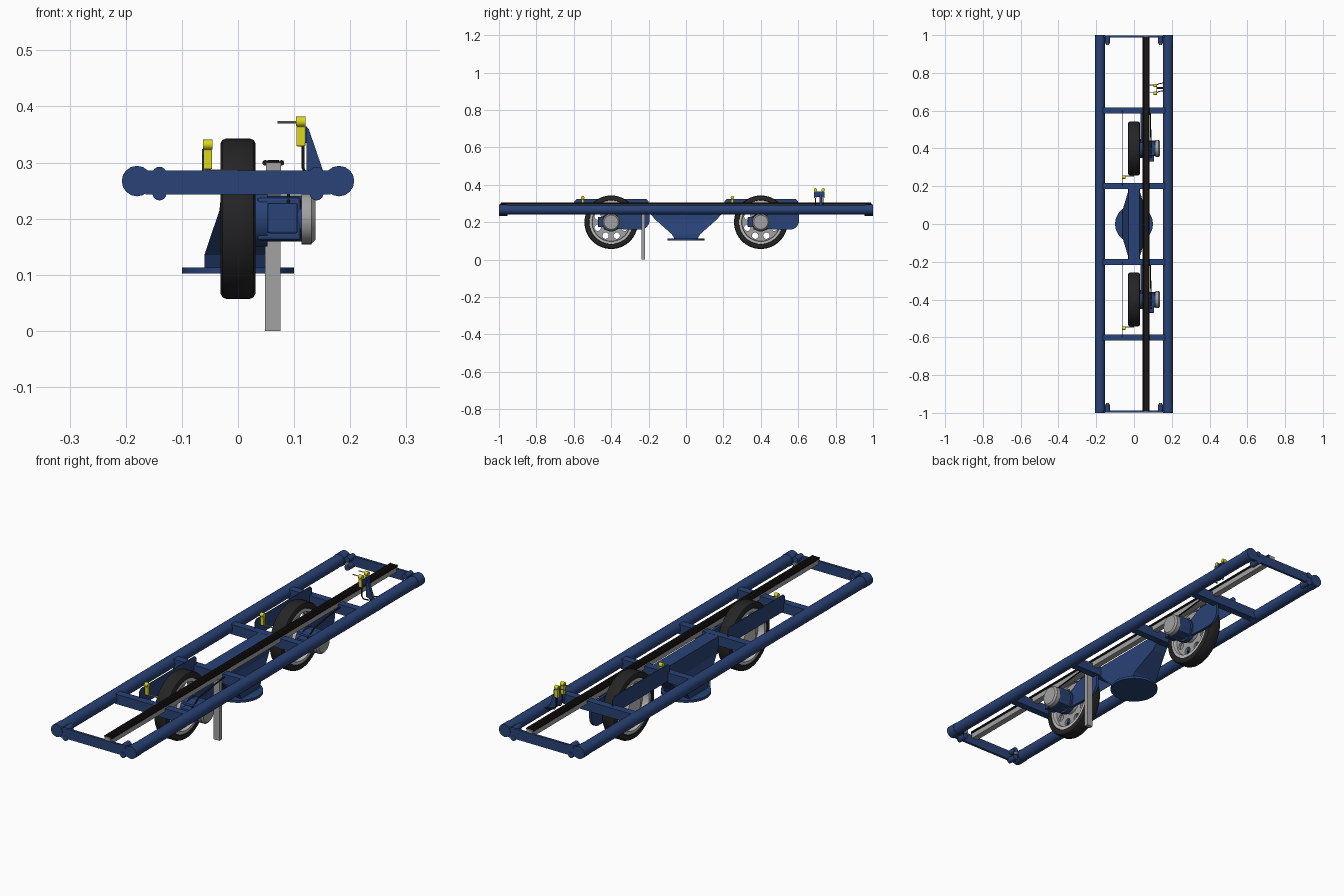
import bpy, bmesh, math
from mathutils import Matrix, Vector

if "Cube" in bpy.data.objects:
    bpy.data.objects.remove(bpy.data.objects["Cube"])


def mat(name, c):
    m = bpy.data.materials.new(name)
    m.diffuse_color = (*c, 1)
    m.use_nodes = True
    m.node_tree.nodes["Principled BSDF"].inputs["Base Color"].default_value = m.diffuse_color
    return m


BLUE = mat("frame blue", (0.022, 0.054, 0.18))
TYRE = mat("tyre rubber", (0.018, 0.018, 0.018))
BLACK = mat("chain black", (0.012, 0.010, 0.009))
GREY = mat("steel grey", (0.36, 0.36, 0.36))
LIGHT = mat("rim light grey", (0.52, 0.52, 0.53))
YELLOW = mat("sensor yellow", (0.72, 0.68, 0.01))
ROT = {"x": Matrix.Rotation(math.pi / 2, 4, "Y"), "y": Matrix.Rotation(-math.pi / 2, 4, "X"), "z": Matrix()}


def finish(name, bm, m, smooth=True):
    bmesh.ops.recalc_face_normals(bm, faces=bm.faces)
    me = bpy.data.meshes.new(name)
    bm.to_mesh(me)
    bm.free()
    me.materials.append(m)
    ob = bpy.data.objects.new(name, me)
    bpy.context.collection.objects.link(ob)
    if smooth:
        bpy.ops.object.select_all(action="DESELECT")
        ob.select_set(True)
        bpy.context.view_layer.objects.active = ob
        bpy.ops.object.shade_smooth_by_angle(angle=math.radians(35))
    return ob


def box(name, x, y, z, m, bevel=0):
    """Box given by its x, y and z ranges."""
    bm = bmesh.new()
    bmesh.ops.create_cube(bm, size=1)
    for v in bm.verts:
        v.co = Vector([a + (c + 0.5) * (b - a) for c, (a, b) in zip(v.co, (x, y, z))])
    if bevel:
        bmesh.ops.bevel(bm, geom=bm.edges[:], offset=bevel, segments=2, affect="EDGES", profile=0.5)
    return finish(name, bm, m, False)


def cyl(name, axis, c, r, length, m, n=24, r2=None):
    bm = bmesh.new()
    bmesh.ops.create_cone(bm, cap_ends=True, segments=n, radius1=r, radius2=r if r2 is None else r2, depth=length)
    bm.transform(Matrix.Translation(c) @ ROT[axis])
    return finish(name, bm, m)


def plate(name, pts, x0, x1, m):
    """Outline of (y, z) points extruded along x."""
    bm = bmesh.new()
    f = bm.faces.new([bm.verts.new((x0, y, z)) for y, z in pts])
    ext = bmesh.ops.extrude_face_region(bm, geom=[f])["geom"]
    for v in ext:
        if isinstance(v, bmesh.types.BMVert):
            v.co.x = x1
    return finish(name, bm, m)


def lathe(name, prof, y, z, m, n=56):
    """Closed (x, radius) profile spun around the axle."""
    bm = bmesh.new()
    rings = [[bm.verts.new((x, y + r * math.cos(2 * math.pi * i / n), z + r * math.sin(2 * math.pi * i / n)))
              for x, r in prof] for i in range(n)]
    for i in range(n):
        a, b = rings[i], rings[(i + 1) % n]
        for j in range(len(prof)):
            k = (j + 1) % len(prof)
            bm.faces.new((a[j], a[k], b[k], b[j]))
    return finish(name, bm, m)


def cable(name, pts, r, m):
    cu = bpy.data.curves.new(name, "CURVE")
    cu.dimensions = "3D"
    cu.bevel_depth, cu.bevel_resolution = r, 2
    s = cu.splines.new("POLY")
    s.points.add(len(pts) - 1)
    for p, co in zip(s.points, pts):
        p.co = (*co, 1)
    cu.materials.append(m)
    bpy.context.collection.objects.link(bpy.data.objects.new(name, cu))


def holed_disc(name, y, z, x, r, m):
    """Wheel disc with eight round openings, made from filled 2D circles."""
    cu = bpy.data.curves.new(name, "CURVE")
    cu.dimensions, cu.fill_mode, cu.extrude = "2D", "BOTH", 0.005
    circles = [(0, 0, r, 48)]
    circles += [(0.078 * math.cos(k * math.pi / 4 + 0.39), 0.078 * math.sin(k * math.pi / 4 + 0.39), 0.017, 16) for k in range(8)]
    for cx, cy, cr, n in circles:
        s = cu.splines.new("POLY")
        s.points.add(n - 1)
        s.use_cyclic_u = True
        for i, p in enumerate(s.points):
            a = 2 * math.pi * i / n
            p.co = (cx + cr * math.cos(a), cy + cr * math.sin(a), 0, 1)
    cu.materials.append(m)
    ob = bpy.data.objects.new(name, cu)
    ob.matrix_world = Matrix.Translation((x, y, z)) @ ROT["x"]
    bpy.context.collection.objects.link(ob)


# Frame: side tubes, end plates, hinge lugs, cross beams
for s in (-1, 1):
    cyl("side_tube", "y", (s * 0.18, 0, 0.267), 0.0255, 1.99, BLUE, 20)
    box("end_bar", (-0.165, 0.165), sorted((s * 0.987, s * 0.998)), (0.243, 0.286), BLUE)
    for e in (-1, 1):
        cyl("tube_collar", "y", (s * 0.18, e * 0.978, 0.267), 0.0272, 0.044, BLUE, 16)
        for z in (0.28, 0.245):
            cyl("hinge_lug", "y", (s * 0.14, e * 0.977, z), 0.0125, 0.044, BLUE, 16)
        cyl("hinge_bolt", "y", (s * 0.14, e * 0.953, 0.263), 0.007, 0.012, GREY, 12)
for y in (-0.6, -0.2, 0.2, 0.6):
    box("cross_beam", (-0.165, 0.165), (y - 0.016, y + 0.016), (0.243, 0.286), BLUE)

# Centre beam, flared pedestal and base disc
box("centre_beam", (-0.03, 0.03), (-0.2, 0.2), (0.24, 0.2855), BLUE)
bm = bmesh.new()
levels = [(0.03, 0.19, 0.245), (0.033, 0.165, 0.215), (0.06, 0.075, 0.135), (0.06, 0.06, 0.108)]
loops = [[bm.verts.new((sx * a, sy * b, z)) for sx, sy in ((-1, -1), (1, -1), (1, 1), (-1, 1))] for a, b, z in levels]
for a, b in zip(loops, loops[1:]):
    for i in range(4):
        bm.faces.new((a[i], a[(i + 1) % 4], b[(i + 1) % 4], b[i]))
bm.faces.new(loops[0])
bm.faces.new(loops[-1])
finish("pedestal", bm, BLUE, False)
cyl("base_disc", "z", (0, 0, 0.1075), 0.1, 0.011, BLUE, 48)

# Chain rail with black lips and links, and the hanging drive post
box("chain_rail", (0.0495, 0.0765), (-0.995, 0.995), (0.272, 0.3), GREY)
box("chain_bed", (0.052, 0.074), (-0.99, 0.99), (0.3, 0.3015), BLACK)
for x in (0.0485, 0.0775):
    cyl("rail_lip", "y", (x, 0, 0.2995), 0.005, 1.98, BLACK, 10)
link = box("chain_link", (0.053, 0.073), (-0.985, -0.975), (0.301, 0.3045), BLACK)
arr = link.modifiers.new("repeat", "ARRAY")
arr.use_relative_offset, arr.use_constant_offset = False, True
arr.constant_offset_displace = (0, 0.02, 0)
arr.count = 99
box("drive_post", (0.048, 0.076), (-0.238, -0.22), (0, 0.28), GREY)


def sensor(x, y, z0, z1):
    box("sensor_body", (x - 0.008, x + 0.008), (y - 0.007, y + 0.007), (z0, z1 - 0.018), YELLOW, 0.002)
    cyl("sensor_head", "x", (x, y, z1 - 0.009), 0.009, 0.017, YELLOW, 16)


# Wheel units
half = [(0.02, 0.112), (0.031, 0.118), (0.031, 0.134), (0.028, 0.140), (0.021, 0.143)]
tyre = half + [(-x, r) for x, r in reversed(half)]
rim = [(0.028, 0.118), (0.029, 0.103), (0.024, 0.101), (-0.024, 0.101), (-0.029, 0.103), (-0.028, 0.118)]
for w in (-0.4, 0.4):
    lathe("tyre", tyre, w, 0.2, TYRE)
    lathe("wheel_rim", rim, w, 0.2, LIGHT)
    holed_disc("wheel_disc", w, 0.2, 0.006, 0.102, GREY)
    cyl("wheel_hub", "x", (0, w, 0.2), 0.042, 0.062, LIGHT, 32)
    # Gear motor with terminal box and end cap
    cyl("gear_flange", "x", (0.042, w, 0.2), 0.05, 0.022, BLUE, 32)
    cyl("motor_body", "x", (0.085, w, 0.2), 0.041, 0.07, BLUE, 32)
    box("motor_housing", (0.034, 0.112), (w - 0.04, w + 0.036), (0.161, 0.238), BLUE, 0.005)
    box("terminal_box", (0.053, 0.106), (w - 0.07, w - 0.03), (0.174, 0.228), BLUE, 0.003)
    cyl("motor_end_cap", "x", (0.122, w, 0.2), 0.046, 0.018, GREY, 32)
    cyl("motor_cap_rim", "x", (0.134, w, 0.2), 0.046, 0.008, GREY, 32, 0.038)
    # Swing arm beside the wheel, rounded at the far end
    cy, cz, r = w + 0.155, 0.21, 0.05
    arc = [(cy + r * math.cos(a), cz + r * math.sin(a)) for a in [math.radians(-90 + 15 * i) for i in range(7)]]
    arm = [(w + 0.03, 0.165), (w + 0.09, 0.16)] + arc + [(w + 0.205, 0.272), (w + 0.09, 0.272), (w + 0.03, 0.238)]
    plate("swing_arm", arm, 0.034, 0.046, BLUE)
    # Long guard on the other side of the wheel
    guard = [(w - 0.195, 0.25), (w + 0.2, 0.25), (w + 0.2, 0.312), (w + 0.188, 0.324), (w - 0.183, 0.324), (w - 0.195, 0.312)]
    plate("wheel_guard", guard, -0.064, -0.061, BLUE)
    # Limit switch with lever
    sensor(-0.054, w - 0.152, 0.288, 0.341)
    cyl("switch_lever", "x", (-0.03, w - 0.146, 0.285), 0.0025, 0.06, GREY, 8)
    # Motor cable
    cable("motor_cable", [(0.09, w - 0.05, 0.225), (0.09, w, 0.255), (0.088, w + 0.12, 0.27), (0.086, w + 0.19, 0.275)], 0.003, BLACK)

# Twin sensors on a triangular bracket
for y in (0.692, 0.733):
    sensor(0.112, y, 0.329, 0.382)
    cyl("sensor_lever", "x", (0.088, y + 0.003, 0.372), 0.002, 0.036, GREY, 8)
    cable("sensor_cable", [(0.116, y, 0.332), (0.116, y, 0.29), (0.121, y + 0.004, 0.278),
                           (0.135, y + 0.01, 0.275), (0.158, y + 0.014, 0.277)], 0.0025, BLACK)
bm = bmesh.new()
tri = [(0.122, 0.364), (0.126, 0.36), (0.152, 0.284), (0.165, 0.265), (0.122, 0.28)]
f = bm.faces.new([bm.verts.new((x, 0.714, z)) for x, z in tri])
for g in bmesh.ops.extrude_face_region(bm, geom=[f])["geom"]:
    if isinstance(g, bmesh.types.BMVert):
        g.co.y = 0.726
finish("sensor_bracket", bm, BLUE, False)
box("sensor_mount", (0.119, 0.123), (0.684, 0.741), (0.335, 0.364), BLUE)
